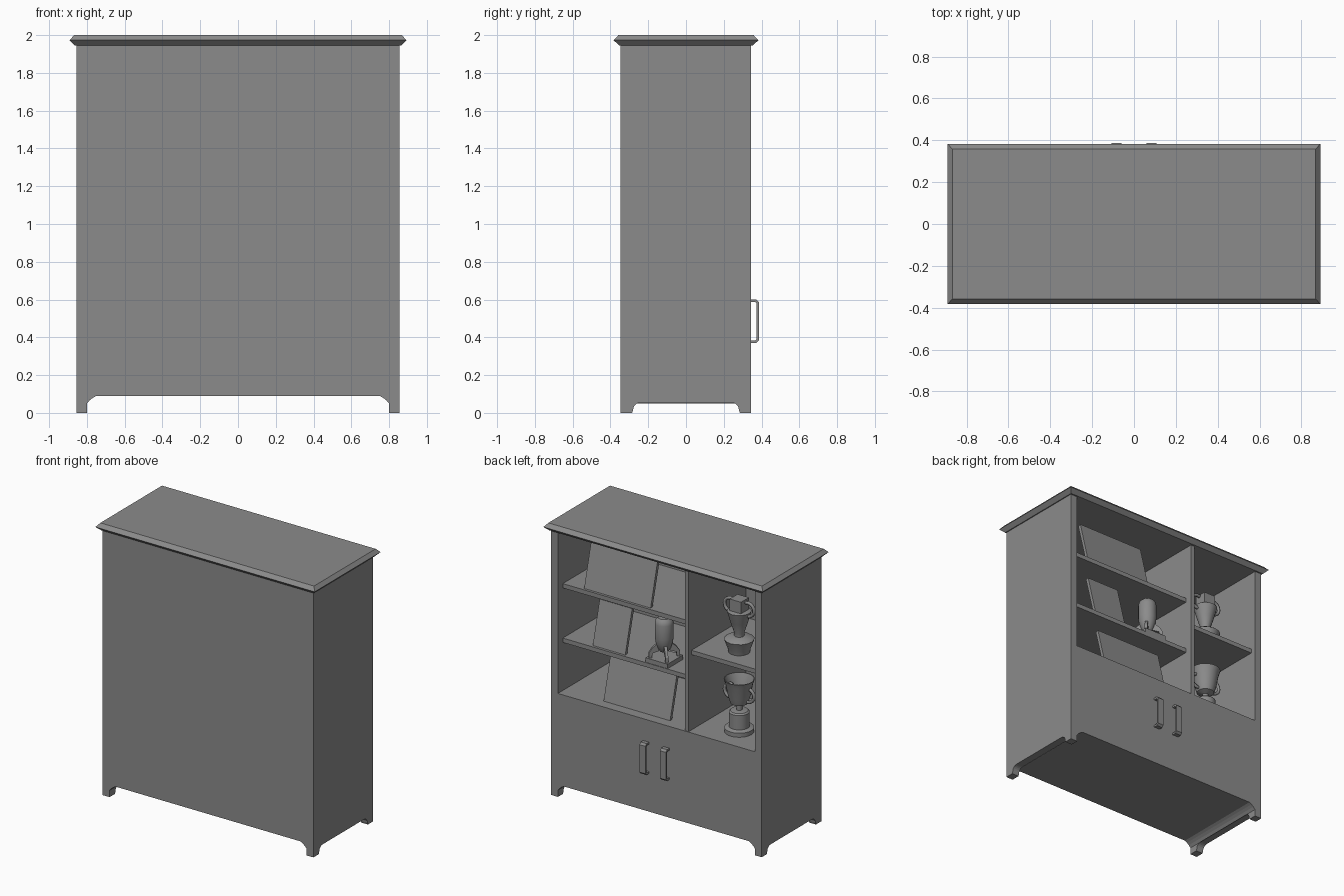
import bpy, bmesh, math
from mathutils import Vector, Matrix

cube = bpy.data.objects.get("Cube")
if cube:
    bpy.data.objects.remove(cube)

GREY = (0.26, 0.26, 0.26, 1)
mat = bpy.data.materials.new("plain grey")
mat.use_nodes = True
mat.diffuse_color = GREY
mat.node_tree.nodes["Principled BSDF"].inputs["Base Color"].default_value = GREY


def finish(name, bm, smooth=False):
    bmesh.ops.recalc_face_normals(bm, faces=bm.faces)
    mesh = bpy.data.meshes.new(name)
    bm.to_mesh(mesh)
    bm.free()
    obj = bpy.data.objects.new(name, mesh)
    bpy.context.collection.objects.link(obj)
    mesh.materials.append(mat)
    if smooth:
        bpy.ops.object.select_all(action='DESELECT')
        obj.select_set(True)
        bpy.context.view_layer.objects.active = obj
        bpy.ops.object.shade_smooth_by_angle(angle=math.radians(35))
    return obj


def box(name, x0, x1, y0, y1, z0, z1):
    bm = bmesh.new()
    bmesh.ops.create_cube(bm, size=1)
    for v in bm.verts:
        v.co = (x1 if v.co.x > 0 else x0, y1 if v.co.y > 0 else y0, z1 if v.co.z > 0 else z0)
    return finish(name, bm)


def prism(name, outline, axis, lo, hi):
    """Extrude a 2D outline (other horizontal axis, z) along x or y."""
    def place(p, d):
        return (d, p[0], p[1]) if axis == 'x' else (p[0], d, p[1])
    bm = bmesh.new()
    face = bm.faces.new([bm.verts.new(place(p, lo)) for p in outline])
    ext = bmesh.ops.extrude_face_region(bm, geom=[face])
    shift = Vector(place((0, 0), hi - lo))
    bmesh.ops.translate(bm, verts=[g for g in ext["geom"] if isinstance(g, bmesh.types.BMVert)], vec=shift)
    return finish(name, bm)


def lathe(name, profile, x, y, z, steps=24):
    """Revolve (radius, height) points about the vertical axis."""
    bm = bmesh.new()
    pts = [(0, profile[0][1])] + profile + [(0, profile[-1][1])]
    verts = [bm.verts.new((r, 0, h)) for r, h in pts]
    edges = [bm.edges.new(pair) for pair in zip(verts, verts[1:])]
    bmesh.ops.spin(bm, geom=verts + edges, cent=(0, 0, 0), axis=(0, 0, 1),
                   angle=math.tau, steps=steps)
    bmesh.ops.remove_doubles(bm, verts=bm.verts, dist=0.0005)
    bmesh.ops.translate(bm, verts=bm.verts, vec=(x, y, z))
    return finish(name, bm, True)


def tube(name, points, radius):
    curve = bpy.data.curves.new(name, 'CURVE')
    curve.dimensions = '3D'
    curve.bevel_depth = radius
    curve.bevel_resolution = 1
    curve.use_fill_caps = True
    spline = curve.splines.new('POLY')
    spline.points.add(len(points) - 1)
    for p, co in zip(spline.points, points):
        p.co = (*co, 1)
    obj = bpy.data.objects.new(name, curve)
    bpy.context.collection.objects.link(obj)
    curve.materials.append(mat)
    bpy.ops.object.select_all(action='DESELECT')
    obj.select_set(True)
    bpy.context.view_layer.objects.active = obj
    bpy.ops.object.convert(target='MESH')


def arc_corner(x, z, rx, rz, n=5):
    """Quarter arc rising from (x, z) and turning inwards."""
    return [(x - rx * (1 - math.cos(a)), z + rz * math.sin(a))
            for a in [math.pi / 2 * i / n for i in range(n + 1)]]


def mirrored_arch(half):
    return half + [(-a, b) for a, b in reversed(half)]


FRONT, BACK = -0.348, 0.344
INNER, OUTER = 0.8, 0.856
FLOOR, TOP = 0.76, 1.945

# Side panels with arched feet
arch = mirrored_arch([(0.285, 0)] + arc_corner(0.28, 0.015, 0.04, 0.04))
side = [(FRONT, TOP), (BACK, TOP), (BACK, 0)] + arch + [(FRONT, 0)]
for label, x0 in (("left", INNER), ("right", -OUTER)):
    prism(label + "_side_panel", side, 'x', x0, x0 + OUTER - INNER)

# Lower cupboard, with curved brackets under it
arch = mirrored_arch([(INNER, 0.05), (0.785, 0.067), (0.768, 0.08), (0.75, 0.09)])
prism("lower_cupboard", [(-INNER, FLOOR), (INNER, FLOOR)] + arch, 'y', FRONT, BACK)

# Rear wall, divider and shelves
box("rear_wall", -INNER, INNER, FRONT, FRONT + 0.02, FLOOR, TOP)
box("divider", -0.258, -0.228, FRONT + 0.02, BACK - 0.005, FLOOR, TOP)
for label, z in (("upper", 1.545), ("lower", 1.145)):
    box(label + "_wide_shelf", -0.228, INNER, FRONT + 0.02, 0.287, z - 0.032, z)
box("narrow_shelf", -INNER, -0.258, FRONT + 0.02, 0.305, 1.313, 1.345)

# Top board with bevelled moulding
bm = bmesh.new()
rings = []
for hx, hy, z in ((0.863, 0.354, TOP), (0.891, 0.383, 1.973), (0.868, 0.358, 2.0)):
    rings.append([bm.verts.new((sx * hx, sy * hy, z))
                  for sx, sy in ((-1, -1), (1, -1), (1, 1), (-1, 1))])
bm.faces.new(rings[0])
bm.faces.new(rings[-1])
for low, high in zip(rings, rings[1:]):
    for i in range(4):
        j = (i + 1) % 4
        bm.faces.new((low[i], low[j], high[j], high[i]))
finish("top_board", bm)

# Door handles
y0, y1, t = BACK, 0.387, 0.014
grip = [(y0, 0.37), (y1 - 0.014, 0.37), (y1, 0.384), (y1, 0.586), (y1 - 0.014, 0.6), (y0, 0.6),
        (y0, 0.6 - t), (y1 - 0.02, 0.6 - t), (y1 - t, 0.58), (y1 - t, 0.39),
        (y1 - 0.02, 0.37 + t), (y0, 0.37 + t)]
for label, x in (("left", 0.083), ("right", -0.083)):
    prism(label + "_door_handle", grip, 'x', x - 0.024, x + 0.024)

# Leaning picture frames
for label, x0, x1, z in (("upper", 0.1, 0.64, 1.545), ("middle", 0.306, 0.57, 1.145),
                         ("lower", -0.058, 0.482, FLOOR)):
    lean = [(0.268, z), (0.188, z + 0.31), (0.165, z + 0.304), (0.245, z)]
    prism(label + "_picture_frame", lean, 'x', x0, x1)

# Model rocket on a plinth
rx, ry, rz = 0.042, 0.193, 1.145
box("rocket_plinth", rx - 0.09, rx + 0.09, ry - 0.09, ry + 0.09, rz, rz + 0.033)
lathe("rocket_body", [(0.03, 0.075), (0.045, 0.1), (0.058, 0.14), (0.063, 0.18),
                      (0.063, 0.28), (0.056, 0.305), (0.04, 0.32)], rx, ry, rz)
for i in range(4):
    fin = prism("rocket_fin", [(0.035, 0.08), (0.052, 0.13), (0.082, 0.105), (0.105, 0.07),
                               (0.105, 0.033), (0.085, 0.033), (0.08, 0.065)], 'y', -0.01, 0.01)
    fin.data.transform(Matrix.Translation((rx, ry, rz))
                       @ Matrix.Rotation(math.pi / 4 + i * math.pi / 2, 4, 'Z'))

# Upper trophy: flared foot, tapered cup, block and curled handles
tx, ty = -0.528, 0.136
lathe("upper_trophy", [(0.072, 0), (0.078, 0.03), (0.102, 0.095), (0.08, 0.11), (0.034, 0.118),
                       (0.034, 0.14), (0.06, 0.22), (0.082, 0.3), (0.07, 0.305)], tx, ty, 1.345, 16)
box("upper_trophy_block", tx - 0.046, tx + 0.046, ty - 0.046, ty + 0.046, 1.65, 1.735)

# Lower trophy: plinth, stem and wide cup
lathe("lower_trophy", [(0.1, 0), (0.1, 0.03), (0.07, 0.04), (0.07, 0.145), (0.06, 0.155),
                       (0.02, 0.16), (0.02, 0.195), (0.06, 0.21), (0.075, 0.26), (0.092, 0.35),
                       (0.104, 0.385), (0.098, 0.385), (0.08, 0.34), (0.05, 0.24)], tx, ty, FLOOR)

# Trophy handles
for s in (-1, 1):
    for label, z, r in (("upper", 1.67, 0.05), ("lower", 1.04, 0.05)):
        loop = [(tx + s * (0.07 + r * math.cos(a)), ty, z + r * math.sin(a))
                for a in [math.radians(-110 + 22 * i) for i in range(11)]]
        tube(label + "_trophy_handle", loop, 0.012)
